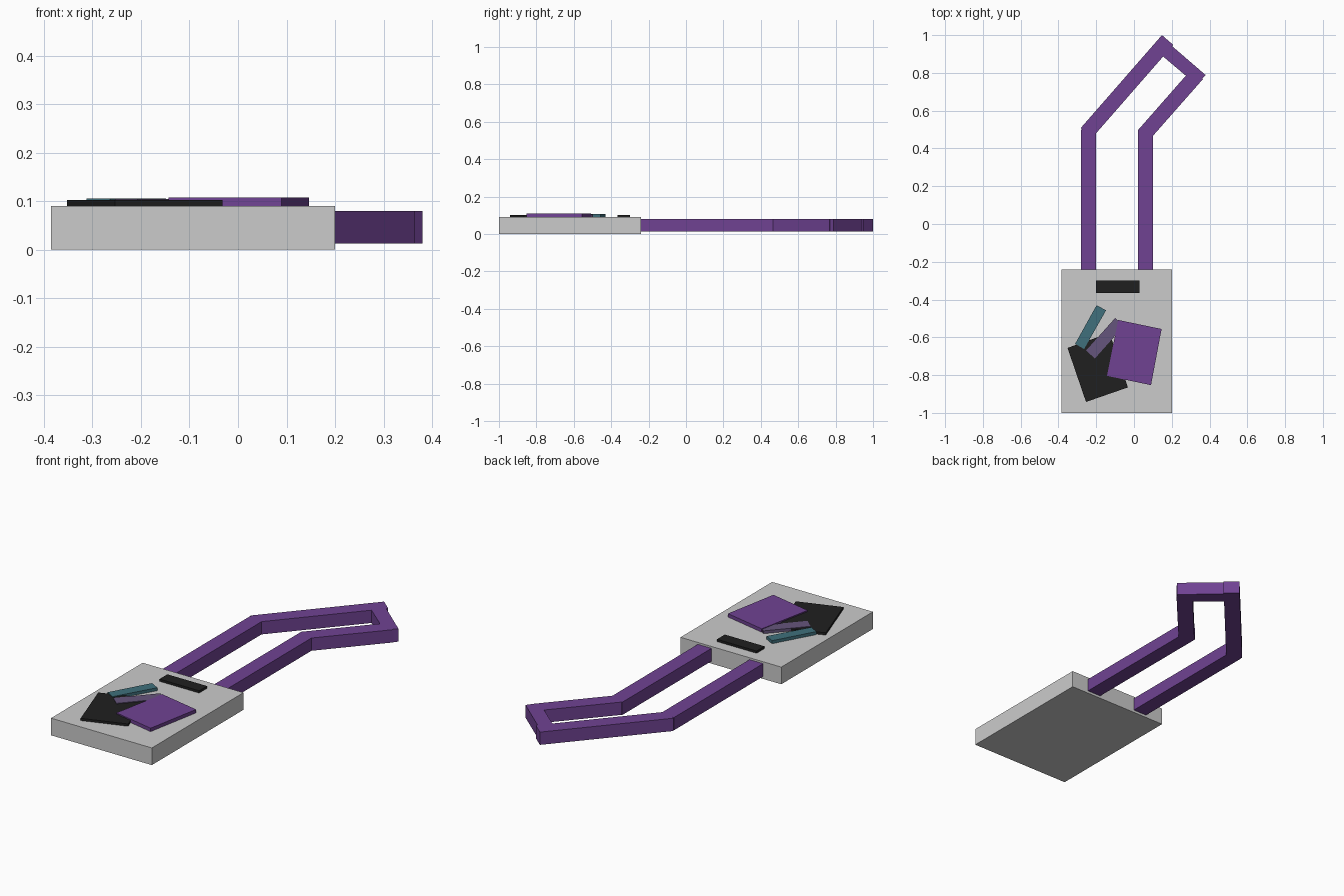
import bpy, bmesh

if "Cube" in bpy.data.objects:
    bpy.data.objects.remove(bpy.data.objects["Cube"])


def material(name, rgb):
    m = bpy.data.materials.new(name)
    m.diffuse_color = (*rgb, 1)
    m.use_nodes = True
    m.node_tree.nodes["Principled BSDF"].inputs["Base Color"].default_value = m.diffuse_color
    return m


purple = material("purple", (0.16, 0.055, 0.29))
black = material("black", (0.014, 0.014, 0.014))
teal = material("teal", (0.05, 0.16, 0.2))
mauve = material("mauve", (0.13, 0.09, 0.2))


def slab(name, outline, z0, z1, mat=None):
    """Flat outline in x, y extruded from z0 to z1."""
    bm = bmesh.new()
    face = bm.faces.new([bm.verts.new((x, y, z0)) for x, y in outline])
    ext = bmesh.ops.extrude_face_region(bm, geom=[face])
    for v in ext["geom"]:
        if isinstance(v, bmesh.types.BMVert):
            v.co.z = z1
    bmesh.ops.recalc_face_normals(bm, faces=bm.faces)
    mesh = bpy.data.meshes.new(name)
    bm.to_mesh(mesh)
    bm.free()
    if mat:
        mesh.materials.append(mat)
    obj = bpy.data.objects.new(name, mesh)
    bpy.context.collection.objects.link(obj)
    return obj


def rect(x0, y0, x1, y1):
    return [(x0, y0), (x1, y0), (x1, y1), (x0, y1)]


# Card body and punched slot
slab("card", rect(-0.385, -1.0, 0.2, -0.24), 0, 0.09)
slab("card_slot", rect(-0.2, -0.365, 0.03, -0.3), 0.088, 0.102, black)

# Printed panels on the card face
slab("black_panel", [(-0.352, -0.656), (-0.254, -0.942), (-0.032, -0.865), (-0.13, -0.577)],
     0.088, 0.102, black)
slab("teal_strip", [(-0.198, -0.43), (-0.148, -0.457), (-0.264, -0.662), (-0.312, -0.635)],
     0.088, 0.106, teal)
slab("mauve_strip", [(-0.1, -0.498), (-0.054, -0.54), (-0.207, -0.712), (-0.254, -0.67)],
     0.088, 0.105, mauve)
slab("purple_panel", [(-0.084, -0.508), (0.146, -0.556), (0.09, -0.853), (-0.143, -0.804)],
     0.088, 0.108, purple)

# Lanyard: two straight straps, two angled straps and the end piece
Z0, Z1 = 0.013, 0.08
for side, x in (("left", -0.28), ("right", 0.02)):
    slab(side + "_strap", rect(x, -0.245, x + 0.08, 0.5), Z0, Z1, purple)
slab("left_angled_strap", [(-0.282, 0.508), (-0.222, 0.456), (0.208, 0.948), (0.148, 1.0)],
     Z0, Z1, purple)
slab("right_angled_strap", [(0.022, 0.498), (0.082, 0.446), (0.365, 0.767), (0.305, 0.82)],
     Z0, Z1, purple)
slab("end_strap", [(0.148, 0.892), (0.33, 0.738), (0.38, 0.788), (0.192, 0.95)],
     Z0, Z1, purple)
